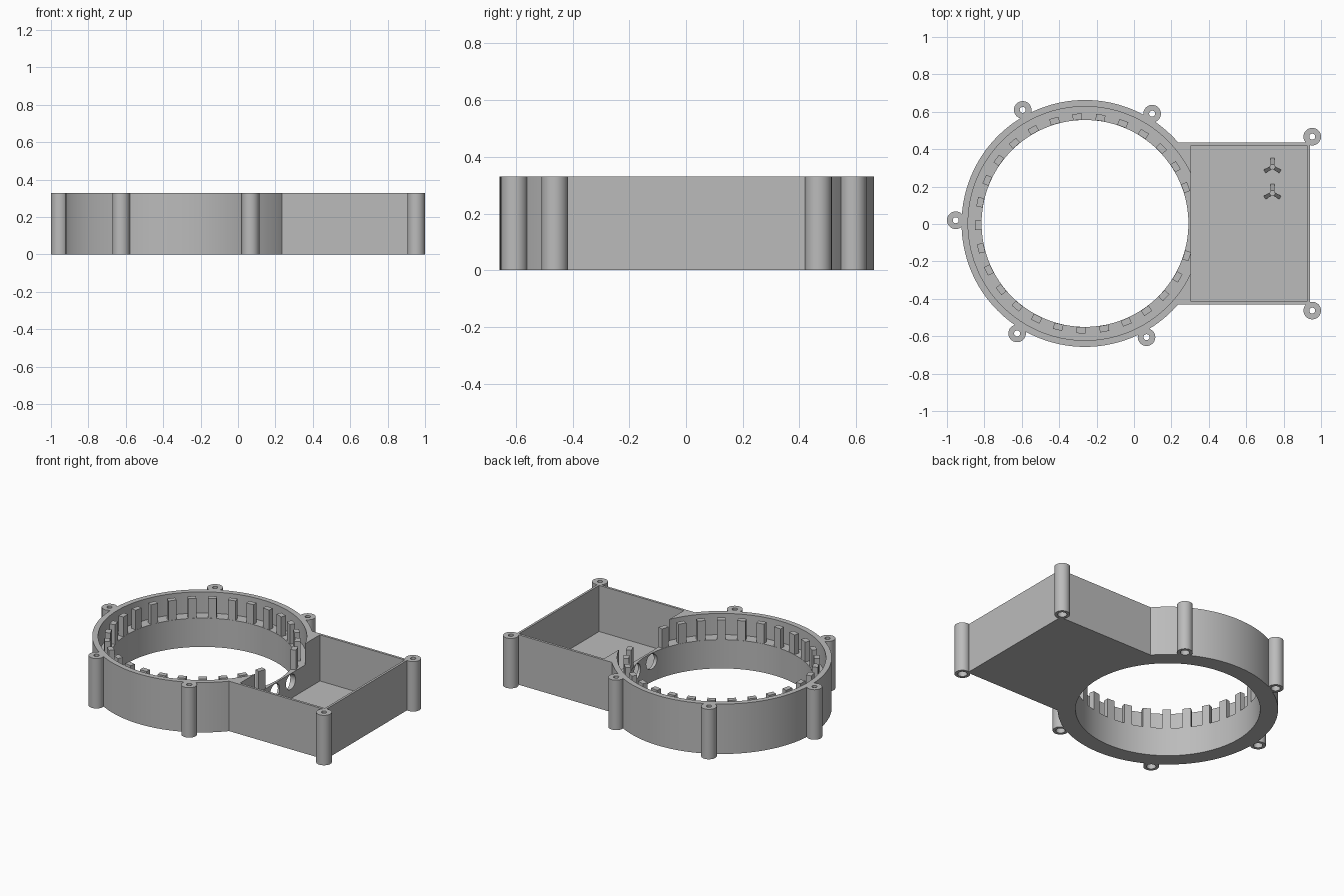
import bpy
import bmesh
from math import radians, cos, sin
from mathutils import Matrix, Vector

if "Cube" in bpy.data.objects:
    bpy.data.objects.remove(bpy.data.objects["Cube"], do_unlink=True)

HEIGHT = 0.33
LEDGE = 0.19
FLOOR = 0.025
CENTRE = Vector((-0.262, 0.003, 0))
INNER = 0.553

grey = bpy.data.materials.new("plain_grey")
grey.use_nodes = True
grey.diffuse_color = (0.5, 0.5, 0.5, 1)
grey.node_tree.nodes["Principled BSDF"].inputs["Base Color"].default_value = (0.5, 0.5, 0.5, 1)


def make_object(name, bm, smooth=False):
    bmesh.ops.recalc_face_normals(bm, faces=bm.faces)
    mesh = bpy.data.meshes.new(name)
    bm.to_mesh(mesh)
    bm.free()
    mesh.materials.append(grey)
    obj = bpy.data.objects.new(name, mesh)
    bpy.context.collection.objects.link(obj)
    if smooth:
        shade(obj)
    return obj


def shade(obj):
    bpy.ops.object.select_all(action="DESELECT")
    obj.select_set(True)
    bpy.context.view_layer.objects.active = obj
    bpy.ops.object.shade_smooth_by_angle(angle=radians(30))


def add_box(bm, low, high, matrix=Matrix()):
    low, high = Vector(low), Vector(high)
    size = Matrix.Diagonal((*(high - low), 1))
    bmesh.ops.create_cube(bm, size=1, matrix=matrix @ Matrix.Translation((low + high) / 2) @ size)


def box(name, low, high):
    bm = bmesh.new()
    add_box(bm, low, high)
    return make_object(name, bm)


def cylinder(name, centre, radius, depth, sides=128, axis="Z"):
    bm = bmesh.new()
    turn = Matrix.Rotation(radians(90), 4, "Y") if axis == "X" else Matrix()
    bmesh.ops.create_cone(bm, cap_ends=True, segments=sides, radius1=radius, radius2=radius,
                          depth=depth, matrix=Matrix.Translation(centre) @ turn)
    return make_object(name, bm)


def combine(target, other, operation):
    mod = target.modifiers.new(other.name, "BOOLEAN")
    mod.operation = operation
    mod.solver = "EXACT"
    mod.object = other
    bpy.context.view_layer.objects.active = target
    bpy.ops.object.modifier_apply(modifier=mod.name)
    bpy.data.objects.remove(other, do_unlink=True)


# Housing: round ring joined to a rectangular tray
mid = CENTRE + Vector((0, 0, HEIGHT / 2))
housing = cylinder("housing", mid, 0.66, HEIGHT)
combine(housing, box("tray_block", (0.1, -0.43, 0), (0.94, 0.436, HEIGHT)), "UNION")
combine(housing, cylinder("bore", mid, INNER, 1), "DIFFERENCE")
combine(housing, box("tray_cavity", (0.305, -0.414, FLOOR), (0.925, 0.42, 1)), "DIFFERENCE")
combine(housing, cylinder("ring_recess", CENTRE + Vector((0, 0, LEDGE + 0.5)), 0.625, 1), "DIFFERENCE")

# Two round cable openings in the low partition
for y in (-0.05, 0.115):
    combine(housing, cylinder("cable_opening", (0.28, y, 0.135), 0.05, 0.2, 32, "X"), "DIFFERENCE")
shade(housing)

# Teeth standing on the ledge, with a gap towards the tray
bm = bmesh.new()
for k in range(-13, 14):
    place = Matrix.Translation(CENTRE) @ Matrix.Rotation(radians(181 + k * 360 / 29), 4, "Z")
    add_box(bm, (INNER + 0.001, -0.025, LEDGE - 0.005), (INNER + 0.035, 0.025, HEIGHT - 0.01), place)
make_object("ledge_teeth", bm)

# Hollow screw posts, wider at the bottom of the bore
profile = [(0.047, 0), (0.047, HEIGHT), (0.016, HEIGHT), (0.016, 0.06), (0.028, 0.06), (0.028, 0)]
posts = [(-0.595, 0.61), (0.097, 0.59), (-0.953, 0.02), (-0.625, -0.585),
         (0.067, -0.605), (0.953, 0.467), (0.953, -0.463)]
for i, (x, y) in enumerate(posts):
    bm = bmesh.new()
    verts = [bm.verts.new((r, 0, z)) for r, z in profile]
    edges = [bm.edges.new((verts[j - 1], verts[j])) for j in range(len(verts))]
    bmesh.ops.spin(bm, geom=verts + edges, cent=(0, 0, 0), axis=(0, 0, 1),
                   angle=radians(360), steps=32)
    bmesh.ops.remove_doubles(bm, verts=bm.verts, dist=1e-4)
    bmesh.ops.translate(bm, verts=bm.verts, vec=(x, y, 0))
    make_object(f"screw_post_{i + 1}", bm, smooth=True)

# Small three-finned supports on the tray floor
for i, y in enumerate((0.305, 0.165)):
    bm = bmesh.new()
    for angle in (90, 210, 330):
        place = Matrix.Translation((0.74, y, FLOOR)) @ Matrix.Rotation(radians(angle), 4, "Z")
        sides = [[bm.verts.new(place @ Vector((r, s, z))) for r, z in
                  ((0, 0), (0.048, 0), (0.014, 0.1), (0, 0.1))] for s in (-0.01, 0.01)]
        for side in sides:
            bm.faces.new(side)
        for j in range(4):
            bm.faces.new((sides[0][j - 1], sides[0][j], sides[1][j], sides[1][j - 1]))
    make_object(f"finned_support_{i + 1}", bm)
